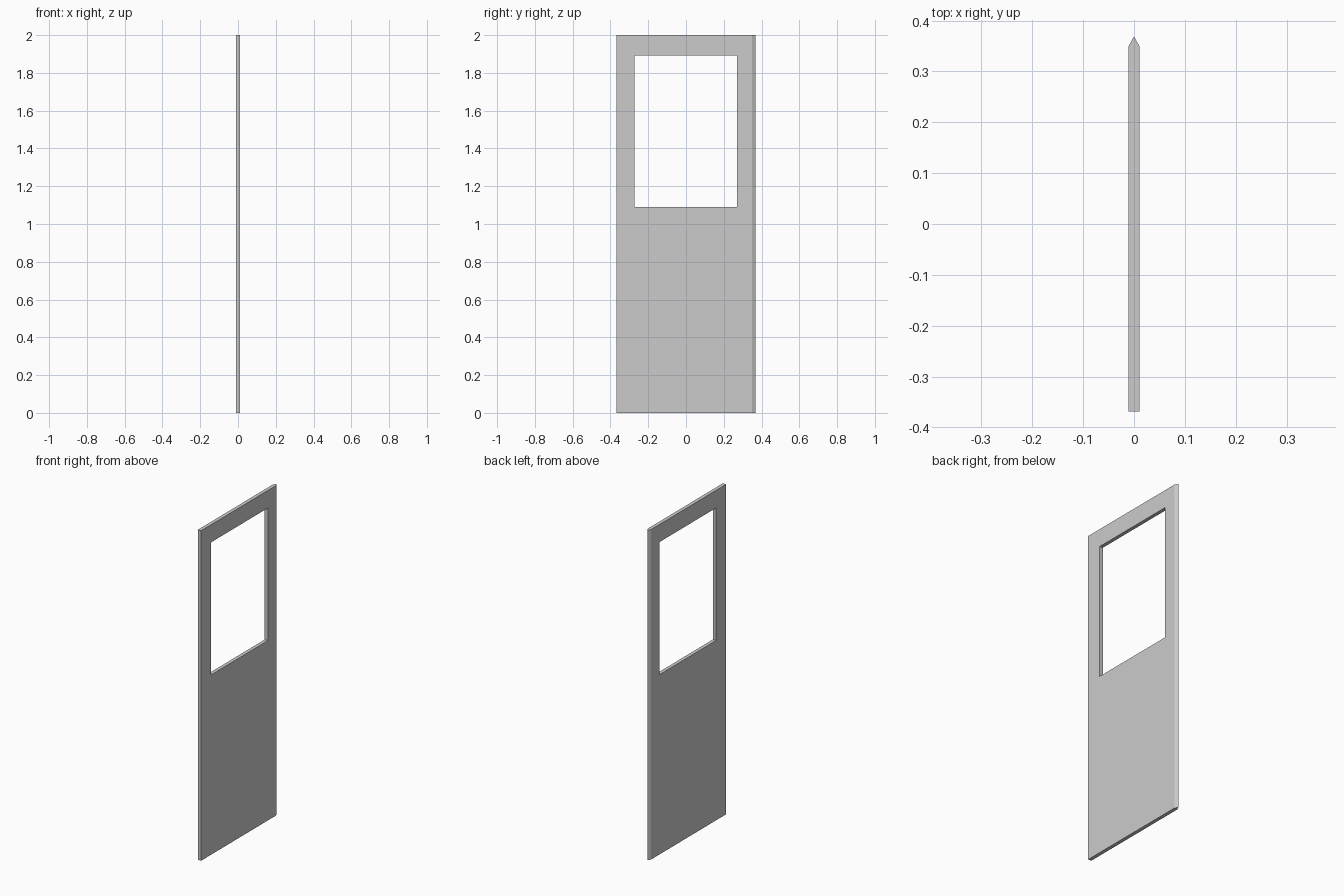
import bpy, bmesh

if "Cube" in bpy.data.objects:
    bpy.data.objects.remove(bpy.data.objects["Cube"])

HALF_T, HALF_W, HEIGHT = 0.011, 0.369, 2.0
SHOULDER = 0.349                      # where the pointed edge begins
WIN_Y, WIN_Z = (-0.273, 0.271), (1.09, 1.893)


def prism(name, outline, z0, z1):
    """Extrude a closed XY outline from z0 up to z1."""
    bm = bmesh.new()
    face = bm.faces.new([bm.verts.new((x, y, z0)) for x, y in outline])
    ext = bmesh.ops.extrude_face_region(bm, geom=[face])
    top = [g for g in ext["geom"] if isinstance(g, bmesh.types.BMVert)]
    bmesh.ops.translate(bm, verts=top, vec=(0, 0, z1 - z0))
    bmesh.ops.recalc_face_normals(bm, faces=bm.faces)
    mesh = bpy.data.meshes.new(name)
    bm.to_mesh(mesh)
    bm.free()
    obj = bpy.data.objects.new(name, mesh)
    bpy.context.collection.objects.link(obj)
    return obj


# Door leaf with one flat edge and one pointed edge
door = prism("door_panel", [(-HALF_T, -HALF_W), (HALF_T, -HALF_W), (HALF_T, SHOULDER),
                            (0, HALF_W), (-HALF_T, SHOULDER)], 0, HEIGHT)

# Window opening
cutter = prism("window_cutter", [(-0.1, WIN_Y[0]), (0.1, WIN_Y[0]),
                                 (0.1, WIN_Y[1]), (-0.1, WIN_Y[1])], *WIN_Z)
cutter.hide_render = True
cut = door.modifiers.new("window_opening", "BOOLEAN")
cut.operation = "DIFFERENCE"
cut.solver = "EXACT"
cut.object = cutter
bpy.context.view_layer.objects.active = door
bpy.ops.object.modifier_apply(modifier=cut.name)
bpy.data.objects.remove(cutter)
